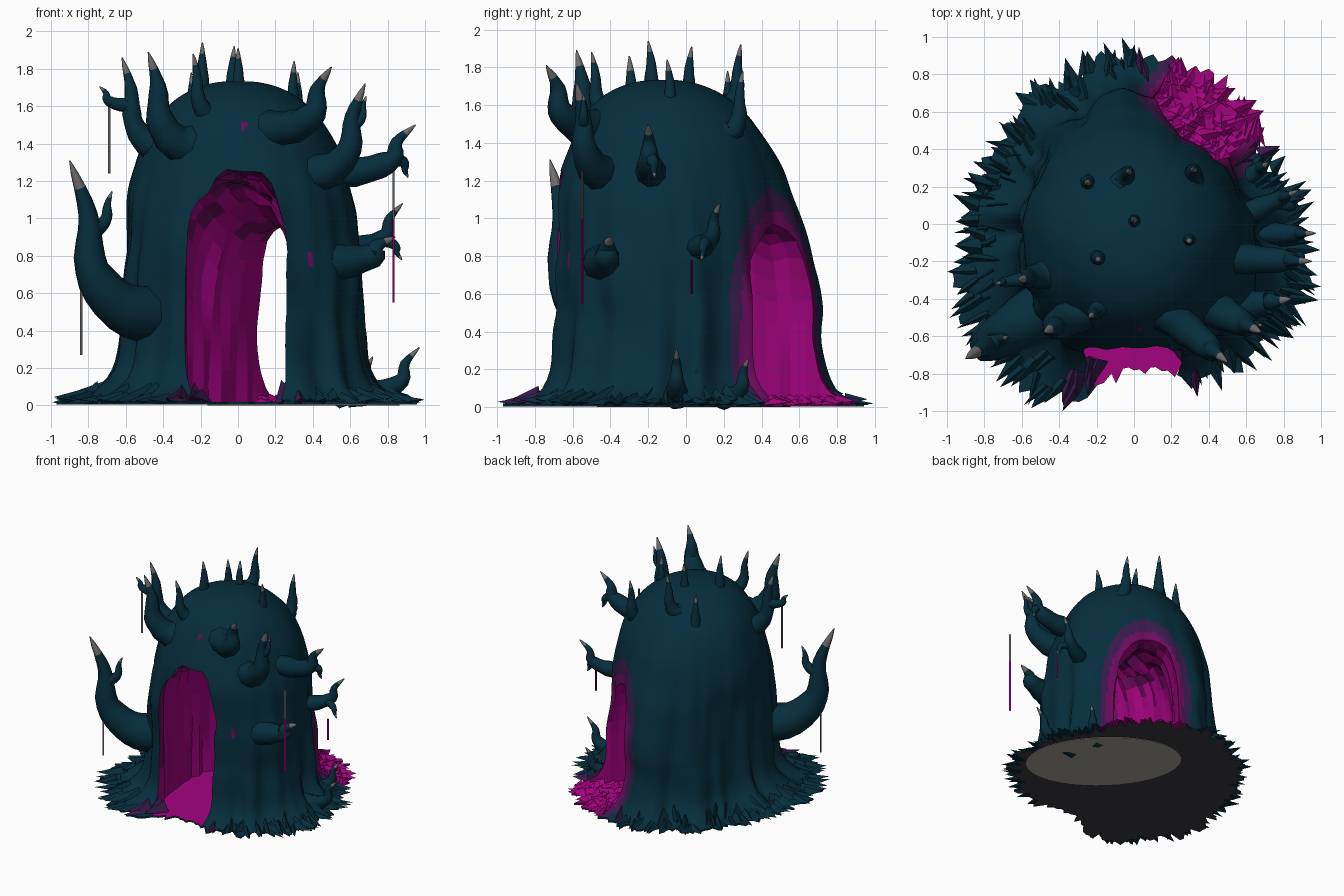
import bpy, bmesh, math, random
from mathutils import Vector, noise

random.seed(7)
if "Cube" in bpy.data.objects:
    bpy.data.objects.remove(bpy.data.objects["Cube"])


def material(name, rgb):
    m = bpy.data.materials.new(name)
    m.use_nodes = True
    m.diffuse_color = (*rgb, 1)
    bsdf = m.node_tree.nodes["Principled BSDF"]
    bsdf.inputs["Base Color"].default_value = (*rgb, 1)
    bsdf.inputs["Roughness"].default_value = 0.9
    return m


MATS = [material("dark teal bark", (.002, .027, .047)),
        material("magenta", (.36, .001, .21)),
        material("deep magenta", (.15, .003, .11)),
        material("plum", (.04, .01, .07)),
        material("ash grey tip", (.16, .15, .15)),
        material("black soil", (.044, .042, .055)),
        material("grey stone", (.4, .36, .33))]
TEAL, PINK, DEEP, PLUM, ASH, SOIL, STONE = range(len(MATS))


def smooth(ob, angle):
    bpy.ops.object.select_all(action="DESELECT")
    ob.select_set(True)
    bpy.context.view_layer.objects.active = ob
    bpy.ops.object.shade_smooth_by_angle(angle=math.radians(angle))


def finish(bm, name, angle=None):
    bmesh.ops.recalc_face_normals(bm, faces=bm.faces)
    mesh = bpy.data.meshes.new(name)
    bm.to_mesh(mesh)
    bm.free()
    for m in MATS:
        mesh.materials.append(m)
    ob = bpy.data.objects.new(name, mesh)
    bpy.context.collection.objects.link(ob)
    if angle:
        smooth(ob, angle)
    return ob


def direction(degrees):
    a = math.radians(degrees)
    return Vector((math.cos(a), math.sin(a), 0))


def spread(values, s):
    # evenly spaced values, eased between neighbours, s from 0 to 1
    x = s * (len(values) - 1)
    i = min(int(x), len(values) - 2)
    t = x - i
    return values[i] + (values[i + 1] - values[i]) * t * t * (3 - 2 * t)


def spline(points, steps):
    # Catmull-Rom through the points
    p = [Vector(q) for q in points]
    p = [2 * p[0] - p[1]] + p + [2 * p[-1] - p[-2]]
    out = []
    for a, b, c, d in zip(p, p[1:], p[2:], p[3:]):
        for k in range(steps):
            t = k / steps
            out.append((2 * b + (c - a) * t + (2 * a - 5 * b + 4 * c - d) * t * t
                        + (3 * b - a - 3 * c + d) * t ** 3) / 2)
    return out + [p[-2]]


def tangent(line, i):
    return (line[min(i + 1, len(line) - 1)] - line[max(i - 1, 0)]).normalized()


def loft(bm, rings, colour):
    # closed solid through rings of points; colour(centre, ring) gives the slot
    vs = [[bm.verts.new(p) for p in r] for r in rings]
    n = len(vs[0])
    for i in range(len(vs) - 1):
        for j in range(n):
            k = (j + 1) % n
            f = bm.faces.new((vs[i][j], vs[i][k], vs[i + 1][k], vs[i + 1][j]))
            f.material_index = colour(f.calc_center_median(), i)
    for r, i in ((vs[0], -1), (vs[-1], len(vs))):
        f = bm.faces.new(r)
        f.material_index = colour(f.calc_center_median(), i)


# Trunk: fluted loft with a dome top and a ragged root skirt
OUTLINE = (.66, .6, .57, .72, .65, .58, .61, .66, .73, .71, .74, .73, .66)
REACH = (.96, .86, .97, .97, .93, .88, .96, 1.08, 1.1, .88, .98, 1.04, .96)
HEIGHT, SEG = 1.735, 168
JAG = [random.uniform(.86, 1) for _ in range(SEG)]
DOOR, DOOR_SIDE, DOOR_OUT = Vector((.29, .48, 0)), direction(-40), direction(50)


def trunk_point(degrees, z):
    d = direction(degrees)
    top = min(1, max(0, (z - .7) / .8))
    r = spread(OUTLINE, degrees / 360) * (1 - top) + .66 * top
    r *= (1 - (z / HEIGHT) ** 4) ** .435
    flute = noise.noise(d * 6 + Vector((0, 0, z * .8))) * (.1 * max(0, 1 - z / 1.3) + .01)
    r *= 1 + flute + .03 * noise.noise(d * 2 + Vector((5, 0, z * 4)))
    flare = min(1, math.exp((.018 - z) / .085))
    edge = JAG[round(degrees * SEG / 360)] if z < .02 else .91 + .9 * flute
    edge *= spread(REACH, degrees / 360)
    return d * (r + (edge - r) * flare) + Vector((0, -.1 * max(0, z - .5), z))


def trunk_colour(c, i):
    if i < 0:
        return SOIL
    if c.y < -.3 and min(math.hypot(c.x - .39, c.z - .78), math.hypot(c.x - .03, c.z - 1.5)) < .02:
        return DEEP
    if c.dot(DOOR_OUT) < .3:
        return TEAL
    t, rise = abs((c - DOOR).dot(DOOR_SIDE)), max(0, c.z - .42) / .53
    gap = (math.hypot(t / .26, rise) - 1) * .26
    return DEEP if gap < .045 else PLUM if gap < .1 else TEAL


levels = [.004, .018, .03, .05, .08]
levels += [HEIGHT - (HEIGHT - .1) * (1 - i / 56) ** 1.6 for i in range(56)]
bm = bmesh.new()
loft(bm, [[trunk_point(j * 360 / SEG, z) for j in range(SEG)] for z in levels], trunk_colour)
trunk = finish(bm, "hollow_trunk")

# Curved tunnel cut from the front arch to the rear side arch
path = spline([(0, -1.1, 0), (0, -.6, 0), (-.02, -.25, 0), (.05, .08, 0), DOOR,
               (.72, .98, 0)], 7)
rings = []
for i, p in enumerate(path):
    s = i / (len(path) - 1)
    t = tangent(path, i)
    side = Vector((t.y, -t.x, 0))
    w = spread((.17, .31, .34, .25, .3), s)
    h = spread((1.25, 1.25, 1.17, .95, .95), s)
    spring = spread((.65, .65, .6, .45, .45), s)
    prof = [(w, spring * h * k / 8) for k in range(8)]
    for k in range(15):
        d = direction(180 * k / 14)
        prof.append((w * d.x, h * (spring + (1 - spring) * d.y)))
    prof += [(-x, z) for x, z in reversed(prof[:8])]
    ring = []
    for x, z in prof:
        k = .13 * noise.noise(Vector((x * 9, i * .8, z * 1.5)))
        ring.append(p + side * x * (1 + k) + Vector((0, 0, .018 + z * (1 + k * .4))))
    rings.append(ring)


def tunnel_colour(c, i):
    if c.z > .9 and noise.noise(c * 7) > .1:
        return DEEP
    return DEEP if c.y < -.58 and c.z > .3 else PINK


bm = bmesh.new()
loft(bm, rings, tunnel_colour)
cutter = finish(bm, "tunnel_cutter")
cutter.hide_render = True
mod = trunk.modifiers.new("tunnel", "BOOLEAN")
mod.operation, mod.solver, mod.object = "DIFFERENCE", "EXACT", cutter
smooth(trunk, 40)
bpy.ops.object.modifier_apply(modifier=mod.name)
bpy.data.objects.remove(cutter)


# Thorny branches: run outwards, bend upwards, then hook to the tip
def branch(name, radius, start, tip, sides=9):
    start, tip = Vector(start), Vector(tip)
    way = tip - start
    bends = ((0, 0), (.45, .06), (.76, .3), (.8, .65), (1, 1))
    line = spline([start + Vector((way.x * u, way.y * u, way.z * v)) for u, v in bends], 4)
    n = Vector((.3, .5, .8))
    rings = []
    for i, p in enumerate(line):
        t = tangent(line, i)
        n = (n - t * n.dot(t)).normalized()
        b = t.cross(n)
        r = radius * (1 - i / (len(line) - 1)) ** .8 * random.uniform(.93, 1.07) + .003
        spokes = [direction(360 * k / sides) * r for k in range(sides)]
        rings.append([p + n * q.x + b * q.y for q in spokes])
    bm = bmesh.new()
    loft(bm, rings, lambda c, i: ASH if i > len(line) * .8 else TEAL)
    finish(bm, name, 50)
    return line


def limb(name, radius, degrees, z, tip):
    root = trunk_point(degrees, z)
    return branch(name, radius, (root.x * .8, root.y * .8, z), tip)


def fork(name, radius, line, step, reach):
    return branch(name, radius, line[step], line[step] + Vector(reach))


big = limb("big_side_branch", .16, 225, .48, (-.9, -.72, 1.31))
fork("big_side_fork", .05, big, 11, (.12, .05, .2))
limb("brow_branch_right", .12, 238, 1.38, (-.48, -.58, 1.89))
shoulder = limb("shoulder_branch_right", .09, 205, 1.38, (-.62, -.3, 1.86))
fork("shoulder_fork_right", .04, shoulder, 10, (-.17, -.03, .1))
limb("brow_branch_left", .11, 290, 1.47, (.5, -.74, 1.81))
cheek = limb("cheek_branch_left", .11, 314, 1.23, (.68, -.58, 1.72))
fork("cheek_fork_left", .035, cheek, 11, (.08, 0, .15))
side_limb = limb("side_branch_left", .09, 345, 1.24, (.95, -.2, 1.5))
fork("side_fork_left", .04, side_limb, 8, (.08, .03, -.1))
limb("knot_branch_left", .11, 308, .76, (.84, -.4, .9))
low = limb("low_branch_left", .07, 5, .84, (.88, .18, 1.08))
fork("low_fork_left", .035, low, 6, (.13, -.04, -.1))
limb("root_horn_left", .07, 355, .06, (.97, -.05, .31))
limb("root_horn_back", .06, 20, .05, (.72, .33, .26))

# Crown horns: stand on the dome with a crooked stem
CROWN = ((-.24, -.5, 1.88), (-.19, -.2, 1.94), (0, .03, 1.91), (.3, -.1, 1.84),
         (-.02, .29, 1.92), (.32, .3, 1.78), (-.25, .22, 1.78))
for i, (x, y, z) in enumerate(CROWN):
    crook = direction(i * 140) * .06
    branch(f"crown_horn_{i + 1}", .065, (x * .8 + crook.x, y * .8 + crook.y, z - .33), (x, y, z))

# Hanging strands
STRANDS = ((-.84, -.62, .27, .92, ASH), (-.69, -.31, 1.24, 1.62, ASH), (.83, -.55, .55, 1, PINK),
           (.83, -.55, 1, 1.25, ASH), (.83, .03, .6, .78, DEEP))
for i, (x, y, bottom, top, slot) in enumerate(STRANDS):
    bm = bmesh.new()
    loft(bm, [[Vector((x, y, z)) + direction(k * 120) * .008 for k in range(3)]
              for z in (bottom, top)], lambda c, i: slot)
    finish(bm, f"hanging_strand_{i + 1}")


# Ragged blades around the roots and litter in front of the rear arch
def blade(bm, degrees, inner, outer, width, height, slot, skew):
    d = direction(degrees)
    s, up = direction(degrees + 90), Vector((0, 0, 1))
    tip = d * outer + s * skew + up * random.uniform(.012, .4 * height + .014)
    points = (d * inner + s * width + up * .01, d * inner + up * height,
              d * inner - s * width + up * .01, tip)
    vs = [bm.verts.new(p) for p in points]
    for skip in range(4):
        f = bm.faces.new([v for k, v in enumerate(vs) if k != skip])
        f.material_index = slot


skirt, litter = bmesh.new(), bmesh.new()
for i in range(240):
    a = i * 360 / 240
    from_front, from_rear = abs(a - 272), abs(a - 58)
    if from_front < 17 or from_rear < 25:
        continue
    reach = spread(REACH, a / 360)
    inner = random.uniform(.72, .9)
    slot = PLUM if from_front < 25 or from_rear < 31 else TEAL
    blade(skirt, a, inner * reach, min(1.03, inner + random.uniform(.1, .2)) * reach,
          random.uniform(.03, .07), .02 + (1 - inner) * random.uniform(.15, .5), slot,
          random.uniform(-.07, .07))
for i in range(90):
    inner = random.uniform(.5, .84)
    blade(litter, random.uniform(34, 80), inner, inner + random.uniform(.06, .13),
          random.uniform(.04, .08), random.uniform(.025, .07), PINK, random.uniform(-.1, .1))
finish(skirt, "root_blades")
finish(litter, "rear_litter")

# Oblong stone plate under the base
ring = [Vector((.35, .04, 0)) + direction(-45) * .62 * d.x + direction(45) * .38 * d.y
        for d in (direction(k * 9) for k in range(40))]
bm = bmesh.new()
loft(bm, [ring, [p + Vector((0, 0, .004)) for p in ring]], lambda c, i: STONE)
finish(bm, "base_stone")
